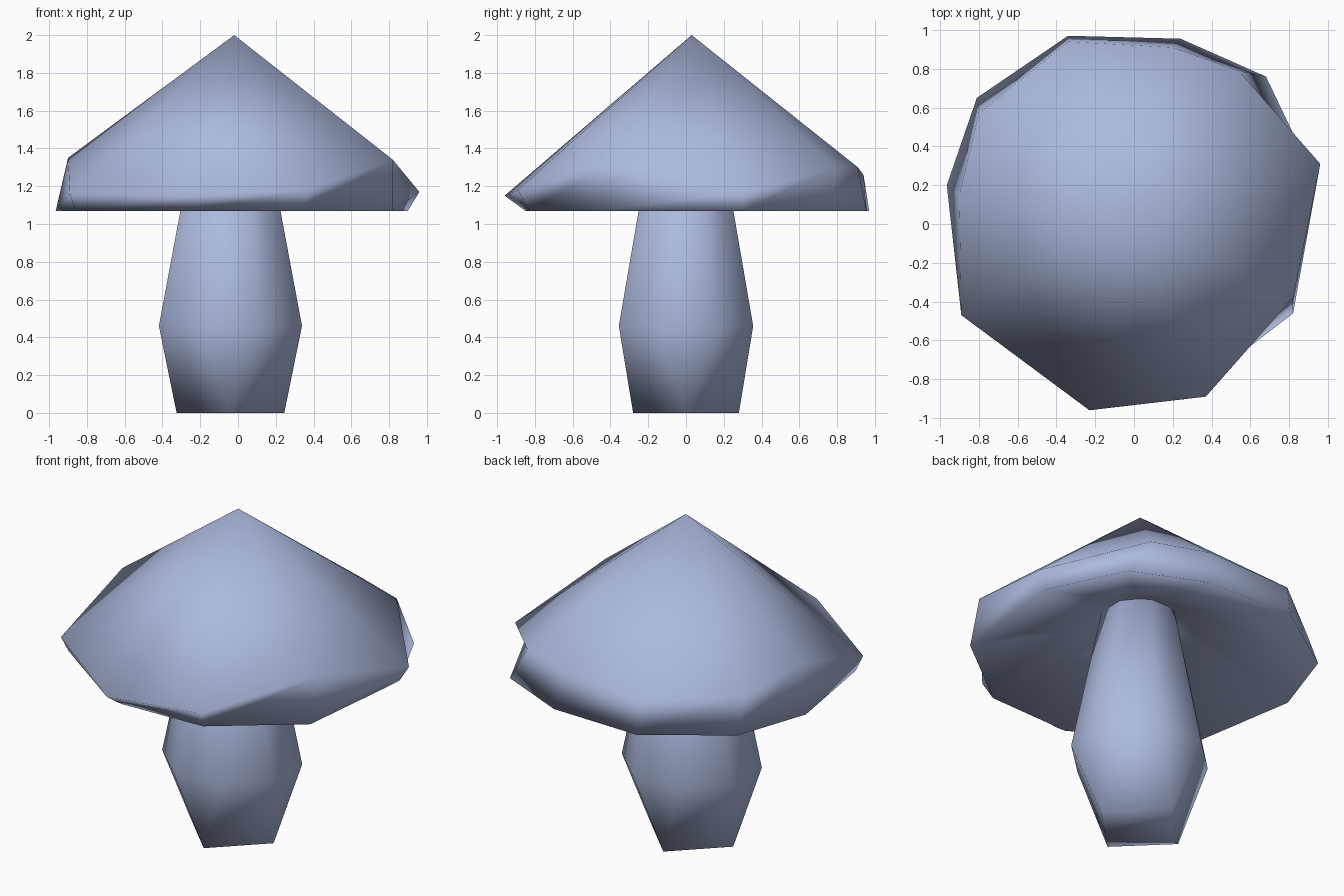
import bpy, bmesh
from math import cos, sin, pi

cube = bpy.data.objects.get("Cube")
if cube:
    bpy.data.objects.remove(cube, do_unlink=True)

mat = bpy.data.materials.new("periwinkle_blue")
mat.use_nodes = True
COLOUR = (0.42, 0.49, 0.73, 1)
mat.diffuse_color = COLOUR
mat.node_tree.nodes["Principled BSDF"].inputs["Base Color"].default_value = COLOUR


def bridge(bm, a, b):
    """Join two equal rings of vertices with quads."""
    n = len(a)
    for i in range(n):
        j = (i + 1) % n
        bm.faces.new((a[i], a[j], b[j], b[i]))


def fan(bm, ring, tip):
    """Close a ring towards one vertex."""
    for i in range(len(ring)):
        bm.faces.new((ring[i], ring[(i + 1) % len(ring)], tip))


def finish(name, bm):
    """Weld, orient and smooth the mesh, then place it in the scene."""
    bmesh.ops.remove_doubles(bm, verts=bm.verts, dist=0.001)
    bmesh.ops.recalc_face_normals(bm, faces=bm.faces)
    for f in bm.faces:
        f.smooth = True
    mesh = bpy.data.meshes.new(name)
    bm.to_mesh(mesh)
    bm.free()
    mesh.materials.append(mat)
    bpy.context.collection.objects.link(bpy.data.objects.new(name, mesh))


# Cap: pointed top, uneven ten-sided rim, hollow underside
SHOULDER = [(-.34, .94, 1.26), (.2, .91, 1.3), (.54, .79, 1.3), (.96, .31, 1.17),
            (.82, -.38, 1.34), (.37, -.89, 1.18), (-.23, -.96, 1.15),
            (-.89, -.47, 1.16), (-.9, .15, 1.35), (-.8, .57, 1.28)]
LIP = [(-.34, .97), (.24, .955), (.68, .76), (.9, .3), (.82, -.46),
       (.34, -.83), (-.21, -.85), (-.86, -.44), (-.965, .2), (-.81, .65)]
bm = bmesh.new()
upper = [bm.verts.new(p) for p in SHOULDER]
lower = [bm.verts.new((x, y, 1.07)) for x, y in LIP]
inner = [bm.verts.new((x * .25 - .03, y * .25, 1.36)) for x, y in LIP]
fan(bm, upper, bm.verts.new((-.02, .03, 2)))
bridge(bm, upper, lower)
bridge(bm, lower, inner)
fan(bm, inner, bm.verts.new((-.03, 0, 1.42)))
finish("cap", bm)

# Stem: eight-sided, bulging low down and tapering to a four-cornered foot
bm = bmesh.new()


def stem_ring(rx, ry, z, pinch=0):
    verts = []
    for i in range(8):
        a = (i + .5) * pi / 4
        corner = round((i + .5) / 2 - .25 + (.25 if i % 2 else -.25) + .25) * pi / 2
        a += (corner - a) * pinch
        verts.append(bm.verts.new((rx * cos(a) - .04, ry * sin(a), z)))
    return verts


foot = stem_ring(.285, .28, 0, pinch=1)
belly = stem_ring(.41, .385, .46)
neck = stem_ring(.22, .21, 1.4)
bridge(bm, foot, belly)
bridge(bm, belly, neck)
bm.faces.new(neck)
bm.faces.new(foot)
finish("stem", bm)
